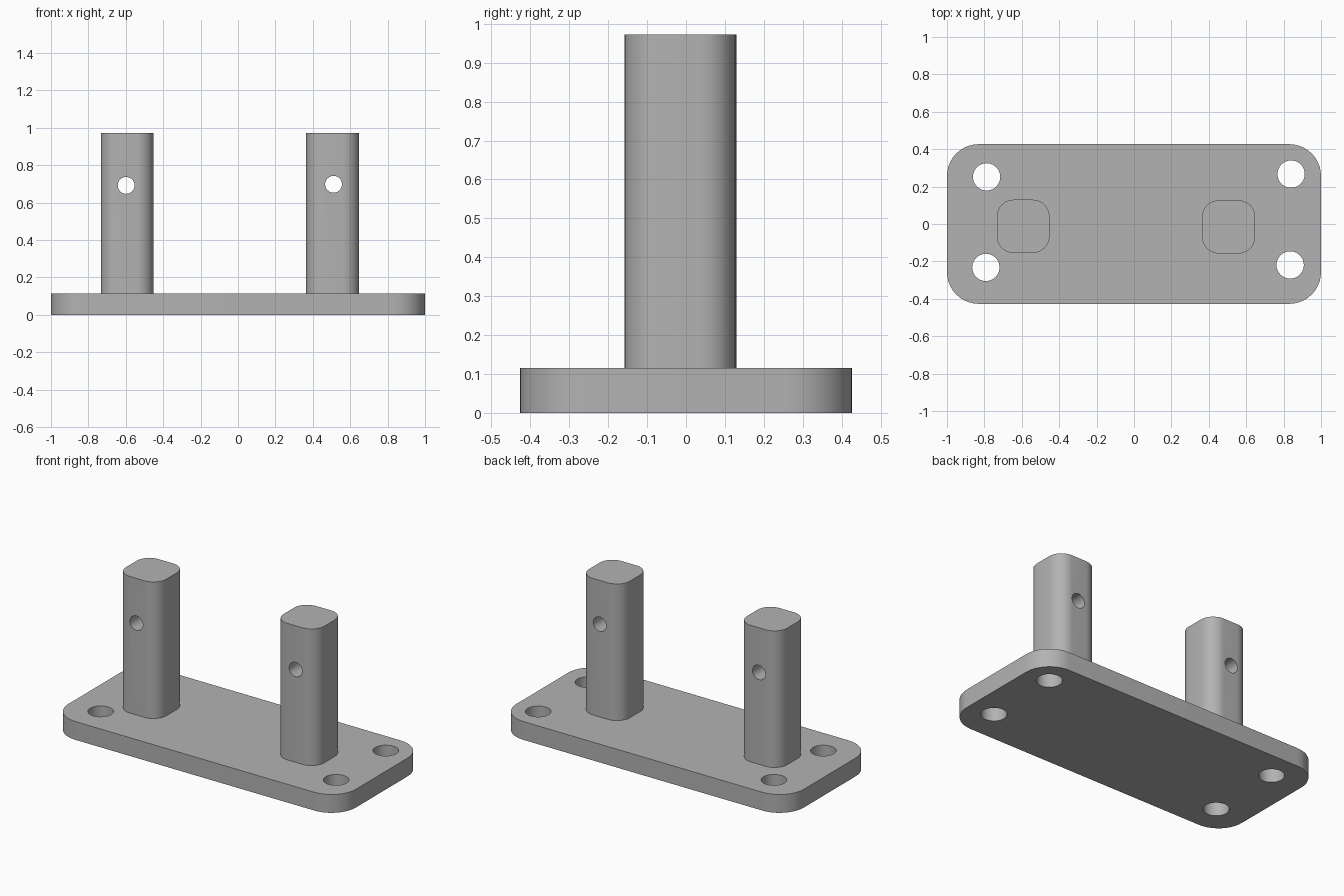
import bpy, bmesh, math

if "Cube" in bpy.data.objects:
    bpy.data.objects.remove(bpy.data.objects["Cube"])

grey = bpy.data.materials.new("plain_grey")
grey.diffuse_color = (0.45, 0.45, 0.45, 1)
grey.use_nodes = True
grey.node_tree.nodes["Principled BSDF"].inputs["Base Color"].default_value = grey.diffuse_color


def rounded_block(name, x0, x1, y0, y1, z0, z1, radius, steps=10):
    """Vertical prism with rounded corners."""
    bm = bmesh.new()
    corners = [(x1 - radius, y1 - radius), (x0 + radius, y1 - radius),
               (x0 + radius, y0 + radius), (x1 - radius, y0 + radius)]
    ring = []
    for q, (cx, cy) in enumerate(corners):
        for i in range(steps + 1):
            a = math.pi / 2 * (q + i / steps)
            ring.append(bm.verts.new((cx + radius * math.cos(a), cy + radius * math.sin(a), z0)))
    base = bm.faces.new(ring)
    top = bmesh.ops.extrude_face_region(bm, geom=[base])["geom"]
    bmesh.ops.translate(bm, vec=(0, 0, z1 - z0),
                        verts=[g for g in top if isinstance(g, bmesh.types.BMVert)])
    bmesh.ops.recalc_face_normals(bm, faces=bm.faces)
    mesh = bpy.data.meshes.new(name)
    bm.to_mesh(mesh)
    bm.free()
    mesh.materials.append(grey)
    obj = bpy.data.objects.new(name, mesh)
    bpy.context.collection.objects.link(obj)
    return obj


def drill(obj, location, radius, rotation=(0, 0, 0)):
    """Cut a round through hole and remove the cutter."""
    bpy.ops.mesh.primitive_cylinder_add(vertices=40, radius=radius, depth=1,
                                        location=location, rotation=rotation)
    cutter = bpy.context.object
    cutter.name = "hole_cutter"
    cutter.hide_render = True
    cutter.data.materials.append(grey)
    mod = obj.modifiers.new("hole", 'BOOLEAN')
    mod.operation = 'DIFFERENCE'
    mod.solver = 'EXACT'
    mod.object = cutter
    bpy.context.view_layer.objects.active = obj
    bpy.ops.object.modifier_apply(modifier=mod.name)
    bpy.data.objects.remove(cutter, do_unlink=True)


def smooth(obj):
    bpy.ops.object.select_all(action='DESELECT')
    obj.select_set(True)
    bpy.context.view_layer.objects.active = obj
    bpy.ops.object.shade_smooth_by_angle(angle=math.radians(30))


# Base plate with four screw holes
plate = rounded_block("base_plate", -1, 1, -0.427, 0.427, 0, 0.115, 0.17)
for x, y in [(-0.788, 0.252), (-0.792, -0.232), (0.84, 0.267), (0.835, -0.219)]:
    drill(plate, (x, y, 0.06), 0.073)
smooth(plate)

# Upright posts, each with a cross hole running front to back
for name, x0, x1, y0, y1, hx, hz in [
        ("left_post", -0.733, -0.452, -0.155, 0.130, -0.598, 0.692),
        ("right_post", 0.364, 0.648, -0.158, 0.127, 0.511, 0.698)]:
    post = rounded_block(name, x0, x1, y0, y1, 0.11, 0.973, 0.09)
    drill(post, (hx, 0, hz), 0.045, (math.pi / 2, 0, 0))
    smooth(post)
